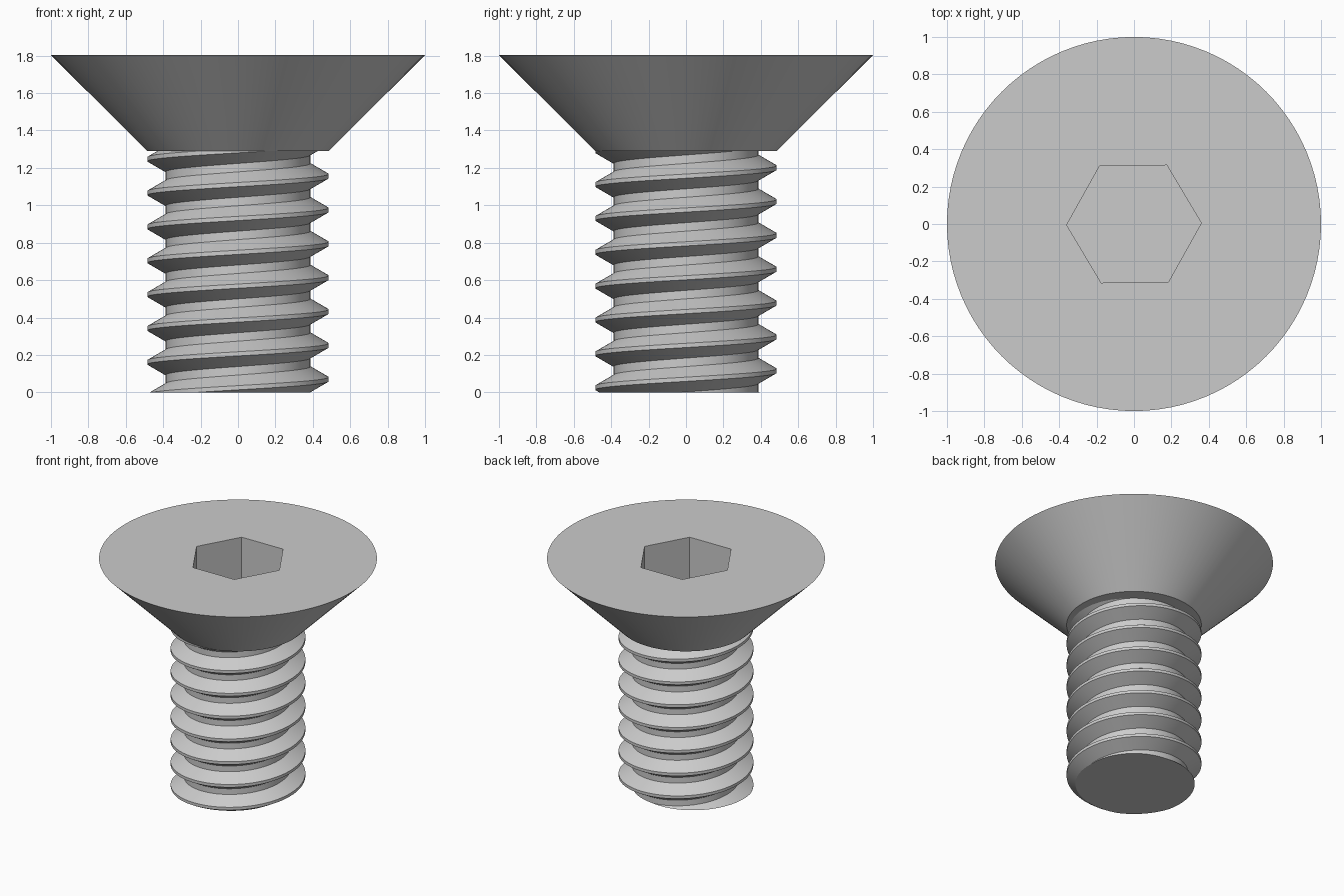
import bpy, bmesh, math
from mathutils import Vector

if "Cube" in bpy.data.objects:
    bpy.data.objects.remove(bpy.data.objects["Cube"])

SEG = 96                      # sides of the round parts
HEAD_Z, TOP_Z = 1.29, 1.803   # underside and top of the head
CREST_R, PITCH = 0.485, 0.181
ROOT_R = CREST_R - 0.541 * PITCH

steel = bpy.data.materials.new("grey_steel")
steel.diffuse_color = (0.6, 0.6, 0.6, 1)
steel.use_nodes = True
steel.node_tree.nodes["Principled BSDF"].inputs["Base Color"].default_value = steel.diffuse_color


def finish(bm, name):
    bmesh.ops.recalc_face_normals(bm, faces=bm.faces)
    mesh = bpy.data.meshes.new(name)
    bm.to_mesh(mesh)
    bm.free()
    mesh.materials.append(steel)
    ob = bpy.data.objects.new(name, mesh)
    bpy.context.collection.objects.link(ob)
    bpy.ops.object.select_all(action='DESELECT')
    ob.select_set(True)
    bpy.context.view_layer.objects.active = ob
    bpy.ops.object.shade_smooth_by_angle(angle=math.radians(30))
    return ob


def ring(bm, radius, z, sides, turn=0.0):
    return [bm.verts.new((radius * math.cos(turn + math.tau * i / sides),
                          radius * math.sin(turn + math.tau * i / sides), z))
            for i in range(sides)]


def bridge(bm, a, b):
    n = len(a)
    for i in range(n):
        bm.faces.new((a[i], a[(i + 1) % n], b[(i + 1) % n], b[i]))


# Countersunk head with hexagonal socket
bm = bmesh.new()
under = ring(bm, CREST_R, HEAD_Z, SEG)
rim = ring(bm, 1.0, TOP_Z, SEG)
bridge(bm, under, rim)
bm.faces.new(under)
hex_top = ring(bm, 0.36, TOP_Z, 6, math.radians(0.8))
hex_floor = ring(bm, 0.36, TOP_Z - 0.4, 6, math.radians(0.8))
bridge(bm, hex_top, hex_floor)
bm.faces.new(hex_floor)
# flat top between rim and socket
edges = [bm.edges.get((loop[i - 1], loop[i]))
         for loop in (rim, hex_top) for i in range(len(loop))]
bmesh.ops.triangle_fill(bm, edges=edges, use_beauty=True,
                        normal=Vector((0, 0, 1)))
finish(bm, "countersunk_head")

# Threaded shank: a trapezoid thread profile wound up a right-hand helix
bm = bmesh.new()
crest, root = PITCH / 16, PITCH * 3 / 8      # half crest, start of root flat
profile = [(CREST_R, -crest), (CREST_R, crest), (ROOT_R, root),
           (ROOT_R, PITCH - root)]
columns = []
for i in range(SEG):
    a = math.tau * i / SEG
    columns.append([bm.verts.new((r * math.cos(a), r * math.sin(a),
                                  0.07 + dz + PITCH * (i / SEG + k)))
                    for k in range(-3, 10) for r, dz in profile])
for i in range(SEG):
    a = columns[i]
    b = columns[i + 1] if i + 1 < SEG else columns[0][4:]
    for j in range(len(b) - 1):
        bm.faces.new((a[j], b[j], b[j + 1], a[j + 1]))


def trim(z, normal):
    geom = bm.verts[:] + bm.edges[:] + bm.faces[:]
    cut = bmesh.ops.bisect_plane(bm, geom=geom, dist=1e-6, plane_co=(0, 0, z),
                                 plane_no=(0, 0, normal), clear_outer=True)
    return [e for e in cut["geom_cut"] if isinstance(e, bmesh.types.BMEdge)]


trim(HEAD_Z, 1)
end = trim(0, -1)
bmesh.ops.triangle_fill(bm, edges=end, use_beauty=True,
                        normal=Vector((0, 0, -1)))   # flat end of the shank
finish(bm, "threaded_shank")
